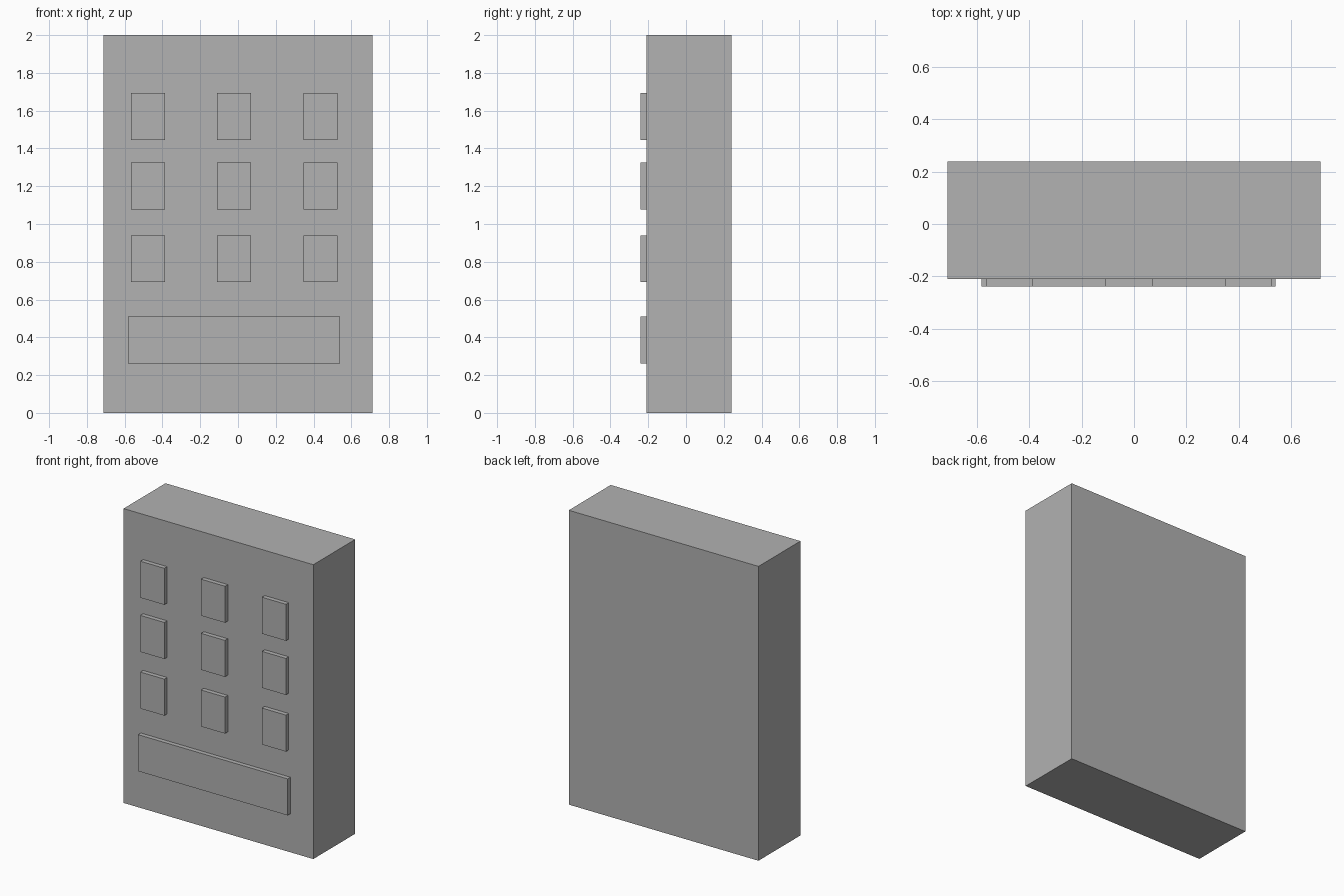
import bpy

cube = bpy.data.objects.get("Cube")
if cube:
    bpy.data.objects.remove(cube, do_unlink=True)

# Single flat grey
grey = bpy.data.materials.new("plain_grey")
grey.use_nodes = True
colour = (0.445, 0.445, 0.445, 1)
grey.diffuse_color = colour
grey.node_tree.nodes["Principled BSDF"].inputs["Base Color"].default_value = colour


def box(name, x, y, z):
    """Box spanning the given (low, high) range on each axis."""
    spans = (x, y, z)
    bpy.ops.mesh.primitive_cube_add(size=1, location=[(a + b) / 2 for a, b in spans])
    obj = bpy.context.object
    obj.name = name
    obj.scale = [b - a for a, b in spans]
    bpy.ops.object.transform_apply(location=False, rotation=False, scale=True)
    obj.data.materials.append(grey)
    return obj


FRONT = -0.21
RAISED = (-0.24, FRONT + 0.01)   # raised panels sink slightly into the slab

# Main slab
box("body", (-0.713, 0.713), (FRONT, 0.24), (0, 2))

# Three rows of three raised window panels
for row, bottom in zip(("lower", "middle", "upper"), (0.692, 1.077, 1.445)):
    for column, left in zip(("right", "centre", "left"), (-0.566, -0.11, 0.348)):
        box(f"{row}_{column}_panel", (left, left + 0.18), RAISED,
            (bottom, bottom + 0.248))

# Wide panel along the bottom
box("wide_bottom_panel", (-0.583, 0.541), RAISED, (0.262, 0.51))
